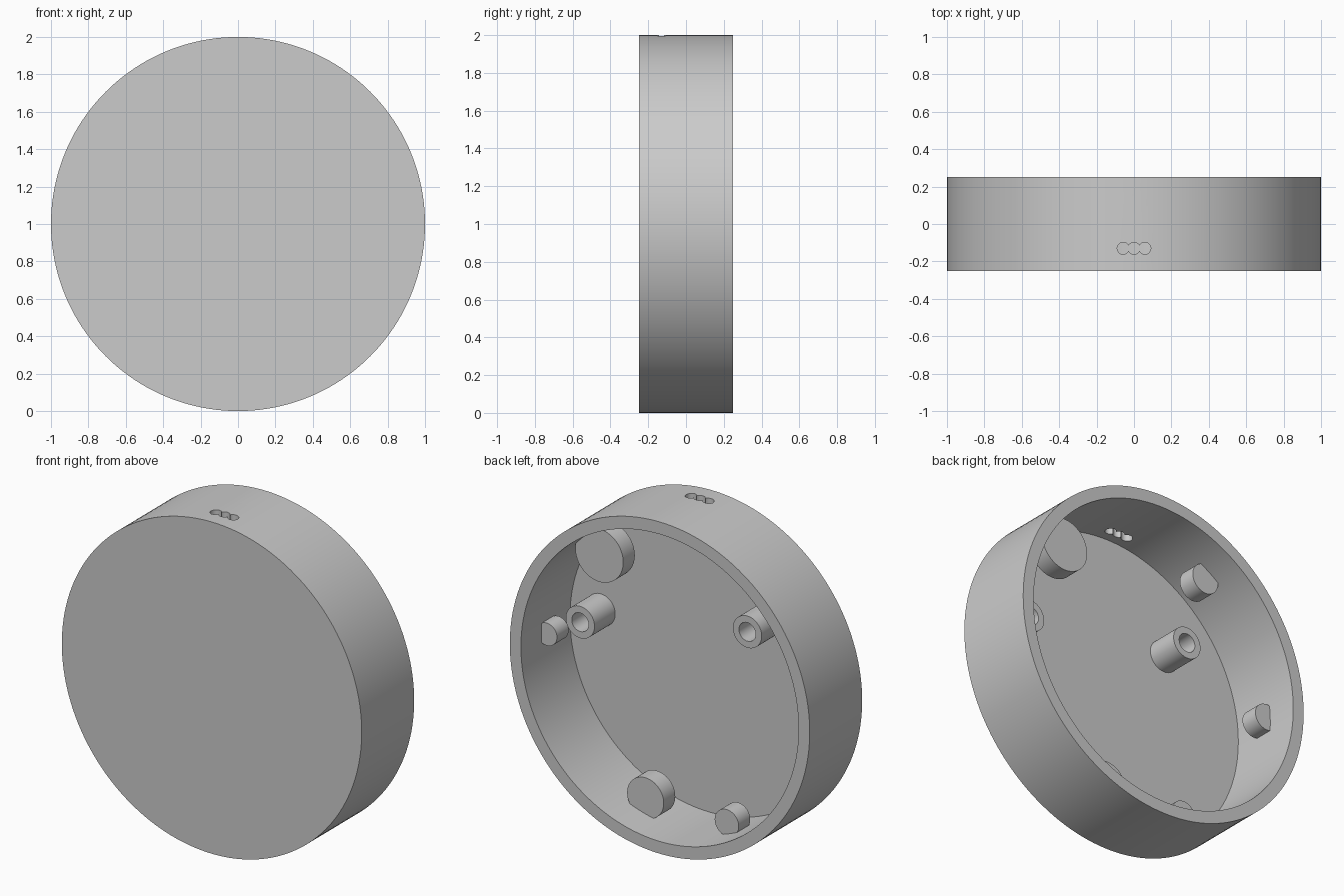
import bpy, bmesh, math
from mathutils import Matrix, Vector

cube = bpy.data.objects.get("Cube")
if cube:
    bpy.data.objects.remove(cube, do_unlink=True)

grey = bpy.data.materials.new("plain grey")
grey.use_nodes = True
COLOUR = (0.6, 0.6, 0.6, 1)
grey.diffuse_color = COLOUR
grey.node_tree.nodes["Principled BSDF"].inputs["Base Color"].default_value = COLOUR

FRONT, BACK = -0.25, 0.25
FLOOR = -0.217
INNER = 0.926
PEG_FACE, PEG_LENGTH = 0.055, 0.11


def add_object(name, bm):
    bmesh.ops.recalc_face_normals(bm, faces=bm.faces)
    mesh = bpy.data.meshes.new(name)
    bm.to_mesh(mesh)
    bm.free()
    mesh.materials.append(grey)
    obj = bpy.data.objects.new(name, mesh)
    bpy.context.collection.objects.link(obj)
    return obj


def smooth(obj):
    bpy.ops.object.select_all(action="DESELECT")
    obj.select_set(True)
    bpy.context.view_layer.objects.active = obj
    bpy.ops.object.shade_smooth_by_angle(angle=math.radians(30))


def lathe(name, profile, x, z, steps, closed=False):
    """Turn a (radius, y) profile around an axis along y."""
    bm = bmesh.new()
    verts = [bm.verts.new((r, y, 0)) for r, y in profile]
    edges = [bm.edges.new(pair) for pair in zip(verts, verts[1:])]
    if closed:
        edges.append(bm.edges.new((verts[-1], verts[0])))
    bmesh.ops.spin(bm, geom=verts + edges, cent=(0, 0, 0), axis=(0, 1, 0),
                   angle=math.tau, steps=steps, use_duplicate=False)
    bmesh.ops.remove_doubles(bm, verts=bm.verts, dist=0.0001)
    bmesh.ops.translate(bm, verts=bm.verts, vec=(x, 0, z))
    return add_object(name, bm)


# Round shell: closed front, open back
shell = lathe("round_shell", [(0, FRONT), (1, FRONT), (1, BACK),
                              (INNER, BACK), (INNER, FLOOR), (0, FLOOR)], 0, 1, 160)

# Slot in the top wall: three overlapping drilled holes
for i in (-1, 0, 1):
    bm = bmesh.new()
    bmesh.ops.create_cone(bm, cap_ends=True, segments=32, radius1=0.032, radius2=0.032,
                          depth=0.3, matrix=Matrix.Translation((i * 0.058, -0.13, 1.97)))
    cutter = add_object("slot_cutter", bm)
    cutter.hide_render = True
    cut = shell.modifiers.new("slot", "BOOLEAN")
    cut.operation = "DIFFERENCE"
    cut.solver = "EXACT"
    cut.object = cutter
    bpy.context.view_layer.objects.active = shell
    bpy.ops.object.modifier_apply(modifier=cut.name)
    bpy.data.objects.remove(cutter, do_unlink=True)
smooth(shell)

# Hollow screw posts on the floor
for name, x, z in (("left_screw_post", 0.72, 1.10), ("right_screw_post", -0.395, 1.34)):
    smooth(lathe(name, [(0.056, FLOOR - 0.01), (0.096, FLOOR - 0.01),
                        (0.096, -0.02), (0.056, -0.02)], x, z, 48, closed=True))

# Support pegs, partly sunk into the inner wall
pegs = (
    ("upper_left_peg", 0.54, 1.58, 0.16),
    ("lower_left_peg", 0.232, 0.20, 0.122),
    ("lower_right_peg", -0.31, 0.195, 0.08),
    ("upper_right_peg", -0.463, 1.735, 0.09),
    ("left_side_peg", 0.89, 1.01, 0.068),
    ("right_side_peg", -0.9, 1.025, 0.08),
)
for name, x, z, radius in pegs:
    back = PEG_FACE - PEG_LENGTH
    smooth(lathe(name, [(0, back), (radius, back), (radius, PEG_FACE), (0, PEG_FACE)],
                 x, z, 48))
